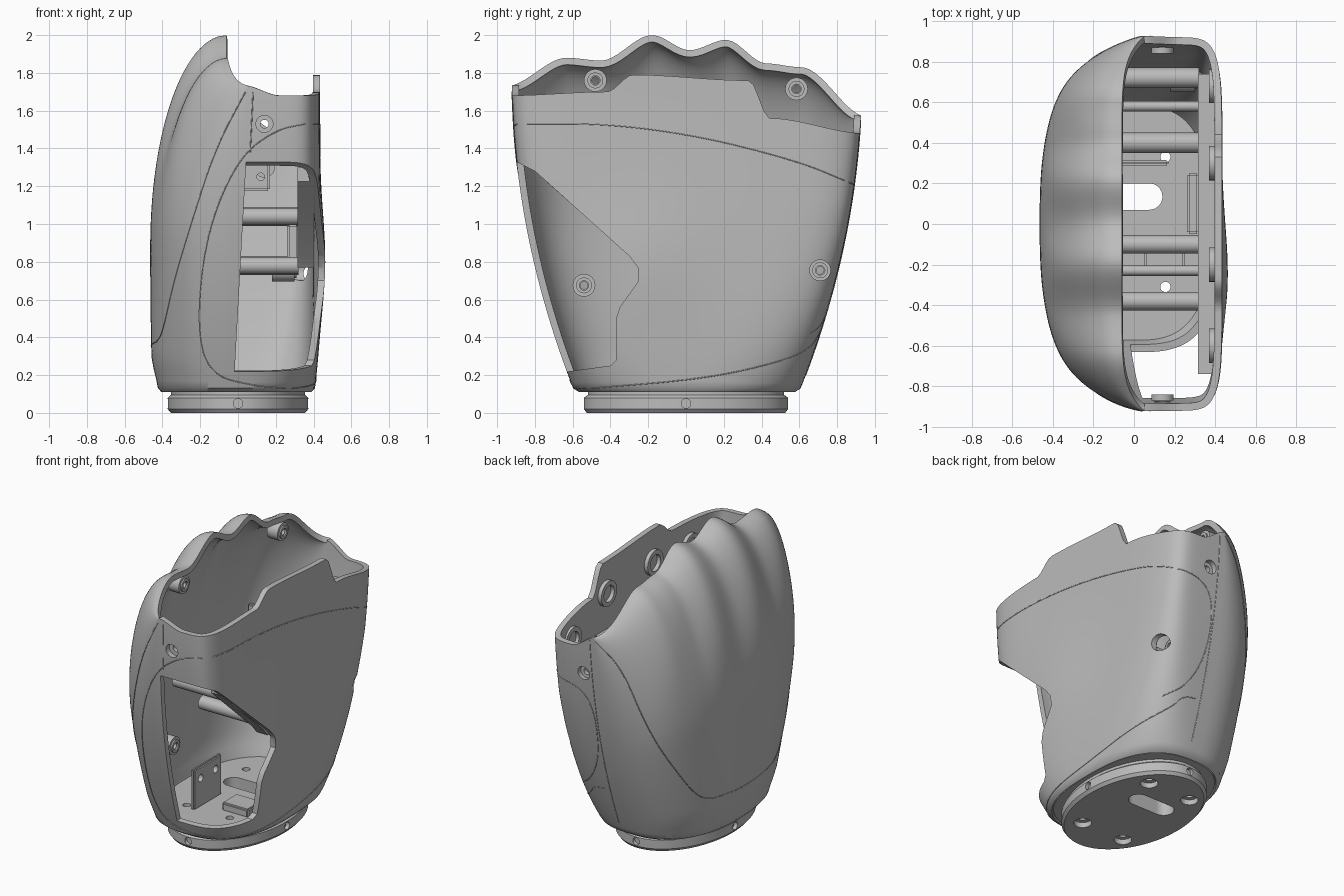
import bpy, bmesh, math
from math import sin, cos, pi
from mathutils import Vector, Matrix
from mathutils.bvhtree import BVHTree

if "Cube" in bpy.data.objects:
    bpy.data.objects.remove(bpy.data.objects["Cube"])

grey = bpy.data.materials.new("plain grey")
grey.use_nodes = True
grey.diffuse_color = (0.5, 0.5, 0.5, 1)
grey.node_tree.nodes["Principled BSDF"].inputs["Base Color"].default_value = (0.5, 0.5, 0.5, 1)

AXES = {"x": Matrix.Rotation(pi / 2, 4, "Y"), "y": Matrix.Rotation(pi / 2, 4, "X"), "z": Matrix()}


def finish(name, bm, smooth=True):
    mesh = bpy.data.meshes.new(name)
    bm.to_mesh(mesh)
    bm.free()
    mesh.materials.append(grey)
    ob = bpy.data.objects.new(name, mesh)
    bpy.context.collection.objects.link(ob)
    if smooth:
        shade(ob)
    return ob


def activate(ob):
    bpy.ops.object.select_all(action="DESELECT")
    ob.select_set(True)
    bpy.context.view_layer.objects.active = ob


def shade(ob):
    activate(ob)
    bpy.ops.object.shade_smooth_by_angle(angle=math.radians(35))


def add_cylinder(bm, centre, axis, radius, length):
    bmesh.ops.create_cone(bm, cap_ends=True, segments=32, radius1=radius, radius2=radius,
                          depth=length, matrix=Matrix.Translation(centre) @ AXES[axis])


def add_box(bm, centre, size):
    bmesh.ops.create_cube(bm, size=1, matrix=Matrix.Translation(centre) @ Matrix.Diagonal((*size, 1)))


def add_prism(bm, outline, near, far):
    """Extrude a (y, z) outline along x; near and far give x from z."""
    a = [bm.verts.new((near(z), y, z)) for y, z in outline]
    b = [bm.verts.new((far(z), y, z)) for y, z in outline]
    faces = [bm.faces.new(a), bm.faces.new(b)]
    for i in range(len(a)):
        faces.append(bm.faces.new((a[i - 1], a[i], b[i], b[i - 1])))
    bmesh.ops.recalc_face_normals(bm, faces=faces)


def tube(name, centre, axis, outer, inner, length):
    bm = bmesh.new()
    h = length / 2
    rings = [[bm.verts.new((r * cos(2 * pi * i / 32), r * sin(2 * pi * i / 32), z)) for i in range(32)]
             for r, z in ((outer, -h), (outer, h), (inner, h), (inner, -h))]
    for k in range(4):
        for i in range(32):
            bm.faces.new((rings[k - 1][i - 1], rings[k - 1][i], rings[k][i], rings[k][i - 1]))
    bmesh.ops.recalc_face_normals(bm, faces=bm.faces)
    bm.transform(Matrix.Translation(centre) @ AXES[axis])
    return finish(name, bm)


def cut(ob, bm):
    cutter = finish("cutter", bm, False)
    cutter.hide_render = True
    mod = ob.modifiers.new("cut", "BOOLEAN")
    mod.operation, mod.solver, mod.object, mod.use_self = "DIFFERENCE", "EXACT", cutter, True
    activate(ob)
    bpy.ops.object.modifier_apply(modifier="cut")
    bpy.data.objects.remove(cutter)
    shade(ob)


def ease(v):
    v = max(0, min(1, v))
    return v * v * (3 - 2 * v)


def curve_at(table, v):
    for (a, p), (b, q) in zip(table, table[1:]):
        if v <= b:
            return p + (q - p) * ease((v - a) / (b - a))
    return table[-1][1]


# Hand shell: rim heights along y for the scalloped back and the stepped palm
BACK_RIM = [(-.95, 1.73), (-.63, 1.88), (-.45, 1.865), (-.18, 2), (.02, 1.92),
            (.21, 1.975), (.42, 1.85), (.6, 1.83), (.95, 1.57)]
PALM_RIM = [(-.95, 1.68), (-.42, 1.7), (-.28, 1.79), (.33, 1.76), (.44, 1.56), (.95, 1.48)]
FOOT = 0.11


def ring_point(angle, palm_power, back_power):
    c, s = cos(angle), sin(angle)
    n = palm_power if c > 0 else back_power
    r = (abs(c) ** n + abs(s) ** n) ** (-1 / n)
    return c * r, s * r


def shell_point(angle, t):
    c, s = ring_point(angle, 8, 2.7)
    w = ease((c * 0.4 + 0.02) / 0.2) if c > 0 else ease(.1) * max(0, 1 + c * 8)
    rim = curve_at(BACK_RIM, .92 * s) * (1 - w) + curve_at(PALM_RIM, .92 * s) * w
    z = FOOT + (rim - FOOT) * t
    c, s = ring_point(angle, 2.6 + 5.4 * min(1, t * 1.4), 2.35 + .35 * min(1, t * 2))
    y = s * (0.545 + 0.42 * z - 0.117 * z * z + (0.01 if s > 0 else 0))
    mid = t * (-0.06 + 0.11 * abs(s) ** 9)
    if c > 0:
        swell = math.exp(-((z - .8) / .35) ** 2 - ((y + .25) / .35) ** 2)
        palm = 0.433 + 0.03 * swell - 0.05 * math.exp(-z * 5)
        x = mid + (palm - mid) * c
    else:
        h = FOOT + 1.89 * t
        if h > 0.9:
            bulge = 0.06 + 0.405 * math.sqrt(max(0, 1 - ((h - .9) / 1.1) ** 2))
        else:
            bulge = 0.465 - 0.012 * ((.9 - h) / .8) ** 2 - 0.03 * ease((.32 - h) / .21)
        valley = (1 - cos(2 * pi * (y - .2) / .41)) / 2
        x = mid + (bulge - .06 * t) * c + 0.019 * valley * ease((t - .55) / .35) * (1 - t ** 8) * -c
    k = 1 - 0.04 * max(0, 1 - (z - FOOT) / .02)
    return Vector((x * k, y * k, z))


COLS, ROWS = 240, 44
levels = [0, .013] + [1 - (1 - j / ROWS) ** 1.5 for j in range(1, ROWS + 1)]
bm = bmesh.new()
grid = [[bm.verts.new(shell_point(2 * pi * i / COLS, t)) for i in range(COLS)] for t in levels]
for low, high in zip(grid, grid[1:]):
    for i in range(COLS):
        bm.faces.new((low[i - 1], low[i], high[i], high[i - 1]))
surface = BVHTree.FromBMesh(bm)
shell = finish("hand_shell", bm, False)
solid = shell.modifiers.new("wall", "SOLIDIFY")
solid.thickness, solid.offset = 0.037, -1
activate(shell)
bpy.ops.object.modifier_apply(modifier="wall")

# Thumb opening and screw holes in the shell
SIDE_SCREWS = (("front", -1, 1.53), ("rear", 1, 1.3))
bm = bmesh.new()
opening = [(-1.2, 1.36), (-.9, 1.33), (-.8, 1.28), (-.6, 1.1), (-.3, .83), (-.255, .77), (-.25, .7),
           (-.35, .56), (-.37, .5), (-.37, .28), (-.4, .25), (-.62, .22), (-1.2, .2)]
add_prism(bm, opening, lambda z: -0.03 + 0.055 * z, lambda z: 0.8)
for end, side, z in SIDE_SCREWS:
    add_cylinder(bm, (.14, side * .92, z), "y", .045, .2)
add_cylinder(bm, (.42, .71, .755), "x", .055, .4)
cut(shell, bm)


# Seam beads that follow the surface
def seam(name, points, axis, side):
    for _ in range(4):
        soft = [points[0]]
        for (a, b), (c, d) in zip(points, points[1:]):
            soft += [(.75 * a + .25 * c, .75 * b + .25 * d), (.25 * a + .75 * c, .25 * b + .75 * d)]
        points = soft + [points[-1]]
    path = []
    for a, z in points:
        start = Vector((a, side * 3, z)) if axis == "y" else Vector((side * 3, a, z))
        aim = Vector((0, -side, 0)) if axis == "y" else Vector((-side, 0, 0))
        hit = surface.ray_cast(start, aim)[0]
        if hit:
            path.append(hit)
    data = bpy.data.curves.new(name, "CURVE")
    data.dimensions, data.bevel_depth, data.bevel_resolution = "3D", 0.003, 1
    line = data.splines.new("POLY")
    line.points.add(len(path) - 1)
    for p, co in zip(line.points, path):
        p.co = (*co, 1)
    data.materials.append(grey)
    ob = bpy.data.objects.new(name, data)
    bpy.context.collection.objects.link(ob)
    activate(ob)
    bpy.ops.object.convert(target="MESH")


for side, end in ((-1, "front"), (1, "rear")):
    top = 1.7 if side < 0 else 1.55
    seam(end + "_back_seam", [(.04, top), (-.12, 1.4), (-.25, 1), (-.34, .7), (-.4, .42), (-.43, .38)], "y", side)
    seam(end + "_joint_seam", [(.08, top), (.065, 1.38 if side < 0 else .2)], "y", side)
seam("front_palm_seam", [(.36, 1.53), (.2, 1.5), (0, 1.35), (-.17, .95), (-.22, .45), (-.15, .2), (.1, .14),
                         (.25, .13)], "y", -1)
seam("rear_palm_seam", [(.37, 1.22), (.15, 1.18), (.08, 1), (.1, .7), (.2, .5), (.32, .42)], "y", 1)
seam("lower_back_seam", [(-.35, .38), (0, .35), (.35, .38)], "x", -1)
seam("upper_palm_seam", [(-.84, 1.53), (-.4, 1.53), (.1, 1.46), (.6, 1.33), (.84, 1.23)], "x", 1)
seam("lower_palm_seam", [(.72, .45), (.66, .34), (.5, .27), (.1, .18), (-.5, .13)], "x", 1)


# Wrist base: chamfered mounting disc, neck and a floor that fills the shell foot
def oval(rx, ry, z):
    return [Vector((rx * cos(2 * pi * i / COLS), ry * sin(2 * pi * i / COLS), z)) for i in range(COLS)]


def foot_ring(t, scale, z):
    ring = [shell_point(2 * pi * i / COLS, t) * scale for i in range(COLS)]
    return [Vector((p.x, p.y, z)) for p in ring]


bm = bmesh.new()
previous = None
for points in [oval(.355, .525, 0), oval(.372, .54, .02), oval(.372, .54, .08), oval(.355, .52, .095),
               oval(.355, .52, .112), foot_ring(0, .98, .114), foot_ring(.03, .97, .165)]:
    ring = [bm.verts.new(p) for p in points]
    if previous:
        for i in range(COLS):
            bm.faces.new((previous[i - 1], previous[i], ring[i], ring[i - 1]))
    else:
        bm.faces.new(ring[::-1])
    previous = ring
bm.faces.new(previous)
base = finish("wrist_base", bm)
bm = bmesh.new()
add_box(bm, (-.025, .135, .1), (.2, .13, .4))
for x in (-.125, .075):
    add_cylinder(bm, (x, .135, .1), "z", .065, .39)
for x in (-.17, .155):
    for y in (-.31, .33):
        add_cylinder(bm, (x, y, .1), "z", .025, .4)
        add_cylinder(bm, (x, y, -.05), "z", .055, .17)
for side in (-1, 1):
    add_cylinder(bm, (0, side * .54, .05), "y", .025, .05)
    add_cylinder(bm, (side * .372, 0, .05), "x", .025, .05)
cut(base, bm)

# Thickened inner palm wall
bm = bmesh.new()
add_prism(bm, [(-.74, 1.3), (-.74, 1.225), (-.6, 1.1), (-.3, .83), (-.25, .77), (.58, .77), (.74, 1.3)],
          lambda z: .315, lambda z: .4)
finish("inner_palm_wall", bm)

# Finger guide rings and screw bosses
for i, (y, z) in enumerate([(-.6, 1.53), (-.2, 1.57), (.3, 1.55), (.68, 1.38)]):
    tube(f"finger_ring_{i + 1}", (.385, y, z), "x", .085, .055, .03)
for i, (x, y, z, length) in enumerate([(-.11, -.48, 1.76, .08), (-.11, .585, 1.715, .08),
                                       (-.2, -.54, .675, .2), (.24, .71, .755, .12)]):
    tube(f"screw_boss_{i + 1}", (x, y, z), "x", .06, .02, length)
    tube(f"screw_collar_{i + 1}", (x + length / 2, y, z), "x", .042, .025, .02)
for end, side, z in SIDE_SCREWS:
    tube(end + "_screw_boss", (.14, side * .855, z), "y", .055, .022, .03)

# Cross rods between the walls
for i, (y, z, radius) in enumerate([(.72, 1.04, .05), (.58, .78, .025), (.4, .78, .05),
                                    (-.1, .78, .045), (-.23, 1.04, .025), (-.38, 1.04, .045)]):
    bm = bmesh.new()
    add_cylinder(bm, (.06, y, z), "x", radius, .52)
    finish(f"cross_rod_{i + 1}", bm)

# Brackets inside
for name, centre, size in [("floor_bracket", (-.1, -.2, .3), (.03, .3, .28)),
                           ("floor_block", (.15, -.17, .19), (.2, .16, .06)),
                           ("upper_tab", (.02, .3, 1.25), (.3, .03, .15)),
                           ("side_block", (.29, .1, .9), (.06, .3, .2))]:
    bm = bmesh.new()
    add_box(bm, centre, size)
    bmesh.ops.bevel(bm, geom=bm.edges[:], offset=.01, segments=2, affect="EDGES")
    part = finish(name, bm)
    if name in ("floor_bracket", "upper_tab"):
        bm = bmesh.new()
        if name == "upper_tab":
            add_cylinder(bm, (.12, .3, 1.25), "y", .02, .2)
        else:
            for y in (-.28, -.12):
                add_cylinder(bm, (-.1, y, .36), "x", .025, .2)
        cut(part, bm)
